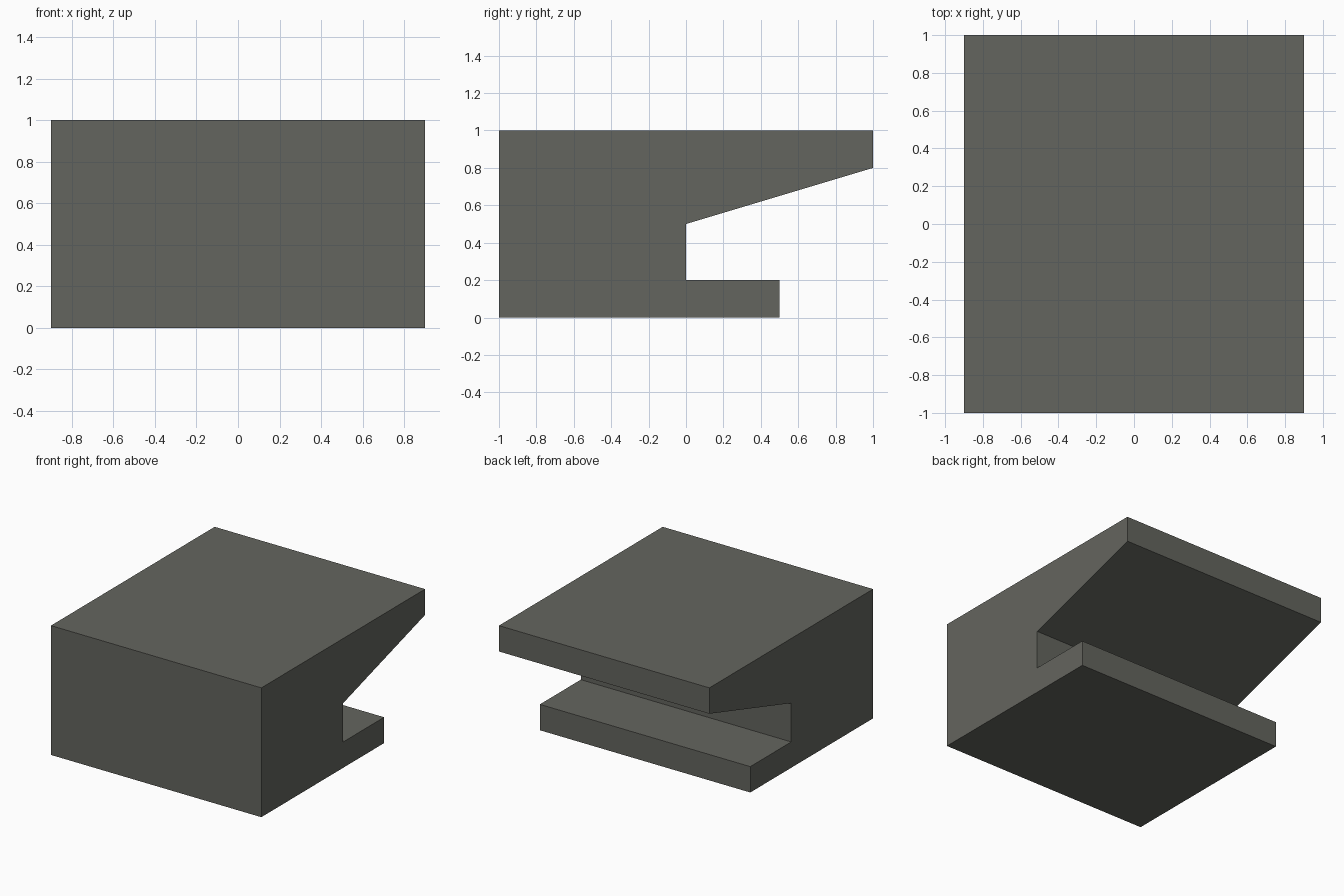
import bpy
import bmesh
from mathutils import Vector

if "Cube" in bpy.data.objects:
    bpy.data.objects.remove(bpy.data.objects["Cube"])

# Single flat colour
grey = bpy.data.materials.new("warm_dark_grey")
grey.diffuse_color = (0.127, 0.130, 0.113, 1.0)
grey.use_nodes = True
grey.node_tree.nodes["Principled BSDF"].inputs["Base Color"].default_value = grey.diffuse_color

# Side profile (y, z): block with a notch, sloped overhang and lower ledge
HALF_WIDTH = 0.9
PROFILE = [(-1, 0), (0.5, 0), (0.5, 0.2), (0, 0.2),
           (0, 0.5), (1, 0.8), (1, 1), (-1, 1)]

# Extrude the profile across the width
bm = bmesh.new()
side = bm.faces.new([bm.verts.new((-HALF_WIDTH, y, z)) for y, z in PROFILE])
ext = bmesh.ops.extrude_face_region(bm, geom=[side], use_keep_orig=True)
moved = [v for v in ext["geom"] if isinstance(v, bmesh.types.BMVert)]
bmesh.ops.translate(bm, verts=moved, vec=Vector((2 * HALF_WIDTH, 0, 0)))
bmesh.ops.recalc_face_normals(bm, faces=bm.faces)

mesh = bpy.data.meshes.new("notched_block")
bm.to_mesh(mesh)
bm.free()
mesh.materials.append(grey)
block = bpy.data.objects.new("notched_block", mesh)
bpy.context.collection.objects.link(block)
